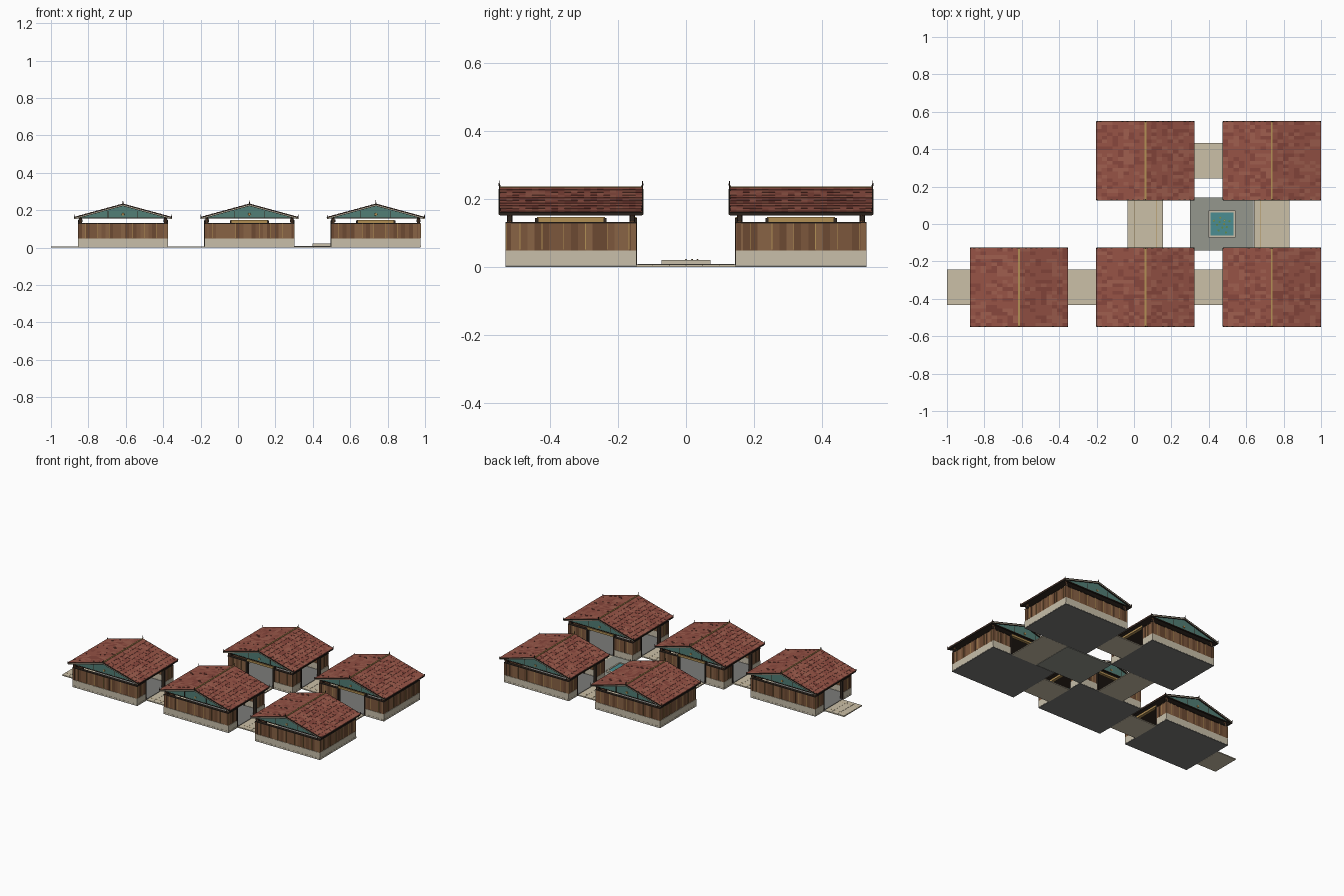
import bpy, bmesh, math, random
from mathutils import Matrix, Vector

if "Cube" in bpy.data.objects:
    bpy.data.objects.remove(bpy.data.objects["Cube"])

random.seed(4)
COL = {
    "tile_a": (0.30, 0.085, 0.06), "tile_b": (0.24, 0.062, 0.045), "tile_c": (0.34, 0.11, 0.075),
    "wood_a": (0.20, 0.095, 0.045), "wood_b": (0.15, 0.068, 0.032), "wood_c": (0.25, 0.125, 0.06),
    "dark": (0.03, 0.02, 0.014), "gold": (0.45, 0.28, 0.09), "cream": (0.58, 0.52, 0.40),
    "sand": (0.60, 0.53, 0.39), "teal": (0.085, 0.21, 0.18), "stone": (0.30, 0.31, 0.27),
    "floor": (0.2, 0.2, 0.19), "water": (0.07, 0.27, 0.29), "leaf": (0.12, 0.26, 0.07),
}
MATS = {}
for k, c in COL.items():
    MATS[k] = bpy.data.materials.new(k)
    MATS[k].diffuse_color = (*c, 1)


class Part:
    """Collects primitives into one named object."""
    def __init__(self, name, *mats):
        self.name, self.mats, self.bm = name, mats, bmesh.new()

    def paint(self, verts, mi):
        for f in {f for v in verts for f in v.link_faces}:
            f.material_index = mi

    def box(self, c, s, M=Matrix(), mi=0):
        m = M @ Matrix.Translation(c) @ Matrix.Diagonal((*s, 1))
        self.paint(bmesh.ops.create_cube(self.bm, size=1, matrix=m)["verts"], mi)

    def cone(self, a, b, r1, r2, seg=6, M=Matrix(), mi=0):
        a, b = Vector(a), Vector(b)
        q = (b - a).to_track_quat("Z", "Y").to_matrix().to_4x4()
        m = M @ Matrix.Translation((a + b) / 2) @ q
        r = bmesh.ops.create_cone(self.bm, cap_ends=True, segments=seg, radius1=r1,
                                  radius2=r2, depth=(b - a).length, matrix=m)
        self.paint(r["verts"], mi)

    def prism(self, pts, y0, y1, M=Matrix(), mi=0):
        lo = [self.bm.verts.new(M @ Vector((x, y0, z))) for x, z in pts]
        hi = [self.bm.verts.new(M @ Vector((x, y1, z))) for x, z in pts]
        n = len(pts)
        fs = [self.bm.faces.new(lo), self.bm.faces.new(hi[::-1])]
        fs += [self.bm.faces.new((lo[i], hi[i], hi[(i + 1) % n], lo[(i + 1) % n])) for i in range(n)]
        for f in fs:
            f.material_index = mi

    def done(self):
        bmesh.ops.recalc_face_normals(self.bm, faces=self.bm.faces)
        me = bpy.data.meshes.new(self.name)
        self.bm.to_mesh(me)
        self.bm.free()
        for m in self.mats:
            me.materials.append(MATS[m])
        bpy.context.collection.objects.link(bpy.data.objects.new(self.name, me))


HX, HY = 0.24, 0.192          # wall footprint half sizes
RX, RY = 0.26, 0.209          # roof half sizes
EAVE, RIDGE = 0.158, 0.229
GAP = 0.1                     # half width of an opening
ANG = math.atan2(RIDGE - EAVE, RX)
LEN = math.hypot(RX, RIDGE - EAVE)


def walls(name, C, openings):
    plinth = Part(name + "_plinth", "cream")
    planks = Part(name + "_plank_walls", "wood_a", "wood_b", "wood_c", "gold", "dark")
    frames = Part(name + "_door_frames", "gold", "dark")
    for i, side in enumerate("SENW"):
        M = C @ Matrix.Rotation(i * math.pi / 2, 4, "Z")
        d, h = (HY, HX) if i % 2 == 0 else (HX, HY)
        segs = [(-h, -GAP), (GAP, h)] if side in openings else [(-h, h)]
        for a, b in segs:
            m, w = (a + b) / 2, b - a
            plinth.box((m, -d + 0.009, 0.027), (w, 0.018, 0.044), M)
            plinth.box((m, -d + 0.009, 0.008), (w, 0.02, 0.008), M)
            n = max(3, round(w / 0.021))
            for k in range(n):
                t = 0.013 + random.choice((0, 0.0015))
                x = a + (k + 0.5) * w / n
                planks.box((x, -d + 0.016 - t / 2, 0.089), (w / n, t, 0.08), M, random.randrange(3))
                if k % 3 == 1:   # gilded batten
                    planks.box((x + w / n / 2, -d + 0.001, 0.09), (0.0022, 0.003, 0.076), M, 3)
            planks.box((m, -d + 0.009, 0.130), (w, 0.018, 0.005), M, 4)
        if side in openings:     # jambs and lintel
            frames.box((0, -d + 0.009, 0.14), (2 * GAP, 0.02, 0.014), M, 0)
            for s in (-1, 1):
                frames.box((s * GAP, -d + 0.009, 0.075), (0.01, 0.021, 0.138), M, 1)
    for p in (plinth, planks, frames):
        p.done()
    floor = Part(name + "_floor", "floor")
    floor.box((0, 0, 0.005), (2 * HX, 2 * HY, 0.009), C)
    floor.done()
    posts = Part(name + "_posts", "wood_b", "dark")
    for sx in (-1, 1):
        for sy in (-1, 1):
            x, y = sx * (HX - 0.012), sy * (HY - 0.012)
            posts.cone((x, y, 0.01), (x, y, 0.165), 0.008, 0.008, 8, C, 0)
            posts.box((x, y, 0.143), (0.022, 0.014, 0.014), C, 1)
    posts.done()


def roof(name, C):
    deck = Part(name + "_roof_deck", "dark")
    tiles = Part(name + "_roof_tiles", "tile_a", "tile_b", "tile_c")
    trim = Part(name + "_roof_trim", "dark", "cream", "gold")
    gable = Part(name + "_gables", "teal", "gold", "dark")
    for s in (-1, 1):
        S = C @ Matrix.Translation((s * RX / 2, 0, (EAVE + RIDGE) / 2)) @ Matrix.Rotation(s * ANG, 4, "Y")
        deck.box((0, 0, 0), (LEN, 2 * RY - 0.004, 0.006), S)
        # overlapping tile courses
        nx, ny = 9, 22
        for i in range(nx):
            for j in range(ny):
                wx, wy = LEN / nx, 2 * RY / ny
                T = S @ Matrix.Translation((s * (-LEN / 2 + (i + 0.5) * wx), -RY + (j + 0.5) * wy, 0.0045))
                T = T @ Matrix.Rotation(-s * 0.04, 4, "Y")
                tiles.box((0, 0, random.choice((0, 0.0006))), (wx * 1.04, wy, 0.0032), T, random.choice((0, 0, 1, 2)))
        trim.box((s * LEN / 2, 0, -0.001), (0.004, 2 * RY, 0.009), S, 0)   # eave board
        for e in (-1, 1):        # bargeboards with pale strip
            trim.box((0, e * RY, 0), (LEN, 0.005, 0.012), S, 0)
            trim.box((0, e * (RY + 0.0015), -0.002), (LEN, 0.005, 0.004), S, 1)
            # upturned eave horn
            x, z = s * (RX - 0.006), EAVE
            trim.cone((x, e * RY, z), (x + s * 0.006, e * RY, z + 0.008), 0.0035, 0.0026, 5, C, 0)
            trim.cone((x + s * 0.006, e * RY, z + 0.007), (x + s * 0.007, e * RY, z + 0.02), 0.0026, 0.0006, 5, C, 0)
    trim.box((0, 0, RIDGE + 0.005), (0.009, 2 * RY, 0.006), C, 2)          # ridge cap
    for e in (-1, 1):
        # ridge finial
        y = e * (RY - 0.002)
        trim.cone((0, y, RIDGE), (0, y + e * 0.004, RIDGE + 0.013), 0.004, 0.0025, 5, C, 0)
        trim.cone((0, y + e * 0.004, RIDGE + 0.012), (0, y + e * 0.003, RIDGE + 0.025), 0.0025, 0.0006, 5, C, 0)
        # gable panel, tie beam and medallion
        y = e * (HY + 0.004)
        gable.prism([(-0.238, 0.159), (0.238, 0.159), (0, 0.226)], y - 0.004, y + 0.004, C, 0)
        gable.box((0, y, 0.158), (0.48, 0.011, 0.005), C, 2)
        gable.cone((0, y, 0.178), (0, y + e * 0.007, 0.178), 0.009, 0.007, 8, C, 1)
        for sx in (-1, 1):
            gable.box((sx * 0.08, y, 0.178), (0.003, 0.011, 0.036), C, 2)
    for p in (deck, tiles, trim, gable):
        p.done()


# five pavilions with the sides that open to walkways
XA, XB, XC, Y = -0.615, 0.061, 0.737, 0.338
for name, x, y, op in (("west_pavilion", XA, -Y, "EW"), ("middle_front_pavilion", XB, -Y, "EWN"),
                       ("right_front_pavilion", XC, -Y, "WN"), ("middle_back_pavilion", XB, Y, "SE"),
                       ("right_back_pavilion", XC, Y, "SW")):
    C = Matrix.Translation((x, y, 0))
    walls(name, C, op)
    roof(name, C)

# walkways of paving strips
path = Part("walkways", "sand", "gold")
runs = [(-1.0, XA - HX, -Y, 0), (XA + HX, XB - HX, -Y, 0), (XB + HX, XC - HX, -Y, 0),
        (XB + HX, XC - HX, Y, 0), (-Y + HY, Y - HY, XB, 1), (-Y + HY, Y - HY, XC, 1)]
for a, b, c, turned in runs:
    M = Matrix.Rotation(math.pi / 2, 4, "Z") if turned else Matrix()
    off = -c if turned else c
    path.box(((a + b) / 2, off, 0.003), (b - a, 0.19, 0.006), M)
    n = max(2, round((b - a) / 0.045))
    for k in range(n):
        w = (b - a) / n
        path.box((a + (k + 0.5) * w, off, 0.0062), (w - 0.002, 0.188, 0.0016), M)
    for s in (-1, 1):
        path.box(((a + b) / 2, off + s * 0.06, 0.0065), (b - a, 0.0015, 0.0016), M, 1)
path.done()

# courtyard slab
court = Part("courtyard", "stone")
court.box((0.47, 0, 0.0045), (0.34, 0.286, 0.009))
court.done()

# lily pool with raised rim
pool = Part("pool", "cream", "water", "leaf", "gold")
for s in (-1, 1):
    pool.box((0.47 + s * 0.067, 0, 0.014), (0.01, 0.144, 0.014), mi=0)
    pool.box((0.47, s * 0.067, 0.014), (0.124, 0.01, 0.014), mi=0)
pool.box((0.47, 0, 0.013), (0.126, 0.126, 0.01), mi=1)
for k in range(11):
    a, r = k * 2.4, 0.012 + 0.0038 * k
    x, y = 0.47 + r * math.cos(a), r * math.sin(a)
    pool.cone((x, y, 0.0175), (x, y, 0.0195), 0.006, 0.006, 8, mi=2)
    if k % 3 == 0:
        pool.cone((x, y, 0.0195), (x, y, 0.0235), 0.001, 0.003, 6, mi=3)
pool.done()

for m in bpy.data.materials:
    if m.users and not m.is_grease_pencil:
        m.use_nodes = True
        m.node_tree.nodes["Principled BSDF"].inputs["Base Color"].default_value = m.diffuse_color
